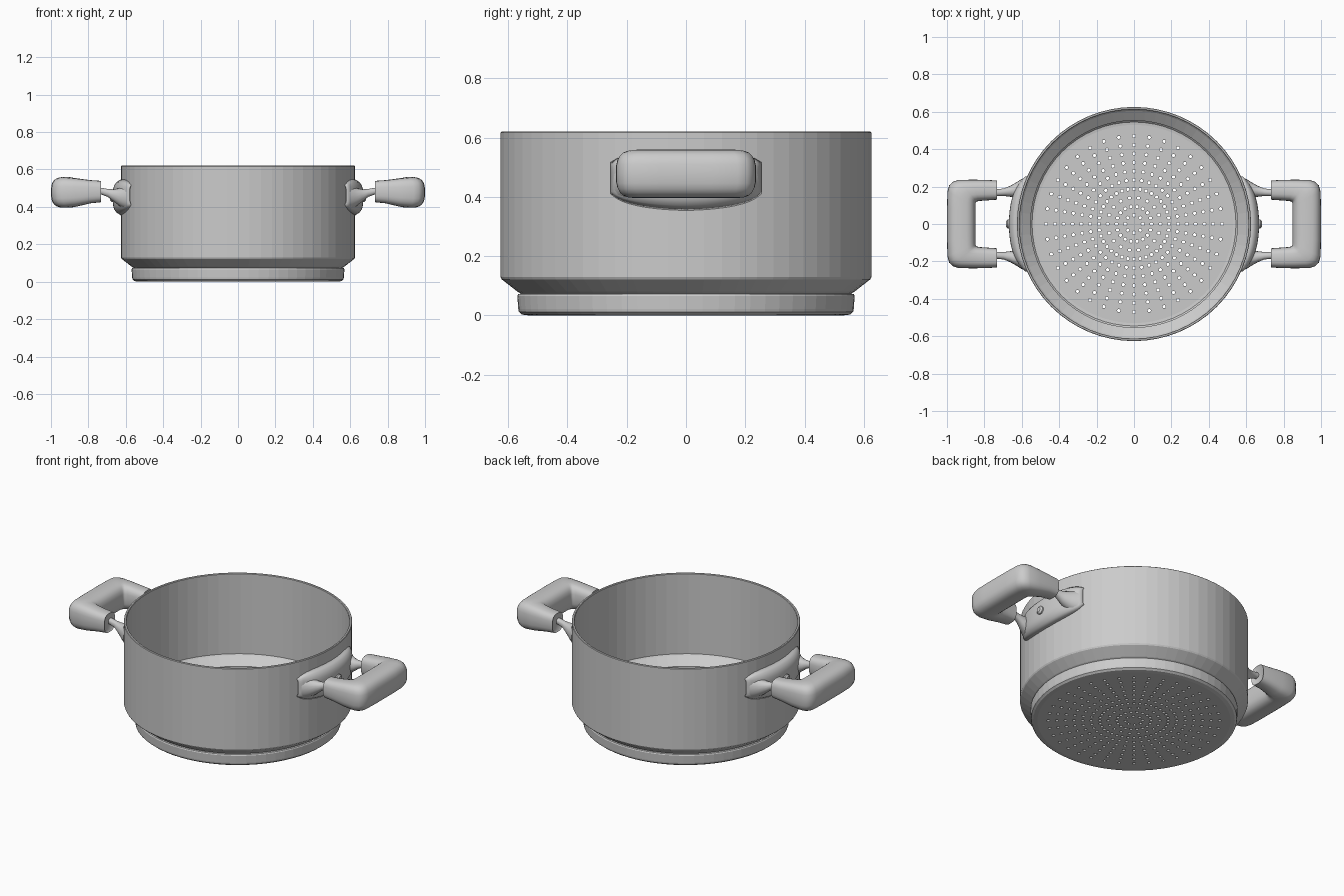
import bpy, bmesh, math
from math import sin, cos, pi, tau, sqrt

if "Cube" in bpy.data.objects:
    bpy.data.objects.remove(bpy.data.objects["Cube"])

SEG = 64


def finish(name, bm, smooth=None):
    bmesh.ops.recalc_face_normals(bm, faces=bm.faces)
    me = bpy.data.meshes.new(name)
    bm.to_mesh(me)
    bm.free()
    ob = bpy.data.objects.new(name, me)
    bpy.context.collection.objects.link(ob)
    if smooth:
        bpy.ops.object.select_all(action='DESELECT')
        ob.select_set(True)
        bpy.context.view_layer.objects.active = ob
        bpy.ops.object.shade_smooth_by_angle(angle=math.radians(smooth))
    return ob


def skin(bm, rings, closed=True, caps=True):
    """Join point rings with quads."""
    vs = [[bm.verts.new(p) for p in r] for r in rings]
    n = len(vs[0])
    for a, b in zip(vs, vs[1:]):
        for i in range(n if closed else n - 1):
            j = (i + 1) % n
            bm.faces.new((a[i], a[j], b[j], b[i]))
    if caps:
        bm.faces.new(vs[0])
        bm.faces.new(vs[-1])
    return vs


def oval(inner, outer, z, hz, power, n=24):
    """Upright superellipse spanning two plan points."""
    pts = []
    for i in range(n):
        c, s = cos(tau * i / n), sin(tau * i / n)
        u = math.copysign(abs(c) ** (2 / power), c)
        w = math.copysign(abs(s) ** (2 / power), s)
        t = 0.5 + 0.5 * u
        pts.append((inner[0] + (outer[0] - inner[0]) * t,
                    inner[1] + (outer[1] - inner[1]) * t, z + hz * w))
    return pts


# Pot wall: thin lathed shell with stepped base
profile = [(0.53, 0), (0.553, 0.003), (0.564, 0.012), (0.566, 0.022),
           (0.569, 0.066), (0.566, 0.072), (0.557, 0.074), (0.568, 0.08),
           (0.622, 0.122), (0.626, 0.13), (0.626, 0.617), (0.623, 0.62),
           (0.615, 0.62), (0.612, 0.617), (0.612, 0.134), (0.605, 0.126),
           (0.553, 0.085), (0.553, 0.022), (0.545, 0.014), (0.53, 0.012)]
bm = bmesh.new()
skin(bm, [[(r * cos(tau * i / SEG), r * sin(tau * i / SEG), z)
           for i in range(SEG)] for r, z in profile], caps=False)
finish("pot_wall", bm)

# Perforated floor: filled disc outline with rings of holes
cu = bpy.data.curves.new("perforated_floor", 'CURVE')
cu.dimensions, cu.fill_mode, cu.extrude = '2D', 'BOTH', 0.006


def circle(x, y, r, n):
    sp = cu.splines.new('POLY')
    sp.points.add(n - 1)
    for i, p in enumerate(sp.points):
        p.co = (x + r * cos(tau * i / n), y + r * sin(tau * i / n), 0, 1)
    sp.use_cyclic_u = True


circle(0, 0, 0.53, SEG)
for k in range(1, 11):
    r = 0.047 * k
    count = 8 if k == 1 else 18 if k < 4 else 36
    for i in range(count):
        a = tau * i / count
        circle(r * cos(a), r * sin(a), 0.009, 8)
floor = bpy.data.objects.new("perforated_floor", cu)
bpy.context.collection.objects.link(floor)
floor.location.z = 0.006
bpy.ops.object.select_all(action='DESELECT')
floor.select_set(True)
bpy.context.view_layer.objects.active = floor
bpy.ops.object.convert(target='MESH')


def flip(pts, sx, sy=1):
    return [(x * sx, y * sy, z) for x, y, z in pts]


for side, sx in (("right", 1), ("left", -1)):
    # Bracket pad bulging from the wall
    bm = bmesh.new()
    rows = []
    for i in range(25):
        u = -1 + i / 12
        y = 0.253 * u
        top = 0.545 - 0.03 * u ** 6
        bot = 0.357 + 0.035 * u * u + 0.02 * u ** 8
        row = []
        for j in range(13):
            v = -1 + j / 6
            bulge = (1 - v ** 4) * (1 - abs(u) ** 5)
            x = sqrt(0.624 ** 2 - y * y) + 0.008 * (1 - v ** 12) + 0.034 * bulge
            row.append((x, y, (top + bot) / 2 + v * (top - bot) / 2))
        rows.append(flip(row, sx))
    skin(bm, rows, closed=False, caps=False)
    # outward facing, backed by the wall
    pad = finish(side + "_bracket", bm, 40)
    mod = pad.modifiers.new("thickness", 'SOLIDIFY')
    mod.thickness, mod.offset = 0.006, 0

    # Flared struts from bracket to grip
    for sy, end in ((-1, "front"), (1, "back")):
        bm = bmesh.new()
        secs = [((0.605, 0.14), (0.595, 0.245), 0.45, 0.06),
                ((0.64, 0.142), (0.625, 0.225), 0.452, 0.048),
                ((0.67, 0.147), (0.662, 0.204), 0.462, 0.032),
                ((0.70, 0.15), (0.695, 0.19), 0.475, 0.021),
                ((0.73, 0.15), (0.73, 0.186), 0.484, 0.018),
                ((0.79, 0.15), (0.79, 0.186), 0.484, 0.018)]
        skin(bm, [flip(oval(a, b, z, h, 2.2, 16), sx, sy) for a, b, z, h in secs])
        finish(f"{side}_{end}_strut", bm, 40)

    # U-shaped grip: half the sections, mirrored across y
    half = [((0.738, 0.137), (0.738, 0.225), 0.482, 0.050),
            ((0.732, 0.130), (0.732, 0.232), 0.482, 0.057),
            ((0.79, 0.126), (0.79, 0.236), 0.481, 0.062),
            ((0.828, 0.123), (0.87, 0.237), 0.478, 0.073),
            ((0.842, 0.120), (0.94, 0.235), 0.477, 0.079),
            ((0.846, 0.115), (0.968, 0.226), 0.477, 0.081),
            ((0.847, 0.108), (0.988, 0.207), 0.478, 0.082),
            ((0.847, 0.095), (0.997, 0.175), 0.478, 0.082),
            ((0.847, 0.06), (1.0, 0.09), 0.478, 0.082)]
    rest = [((a[0], -a[1]), (b[0], -b[1]), z, h) for a, b, z, h in half[::-1]]
    bm = bmesh.new()
    skin(bm, [flip(oval(a, b, z, h, 2.9), sx) for a, b, z, h in half + rest])
    finish(side + "_grip", bm, 50)

    # Screw head in the bracket centre
    bm = bmesh.new()
    skin(bm, [[(sx * x, r * cos(tau * i / 16), 0.45 + r * sin(tau * i / 16))
               for i in range(16)]
              for x, r in ((0.655, 0.024), (0.676, 0.024), (0.684, 0.014))])
    finish(side + "_screw", bm, 30)
